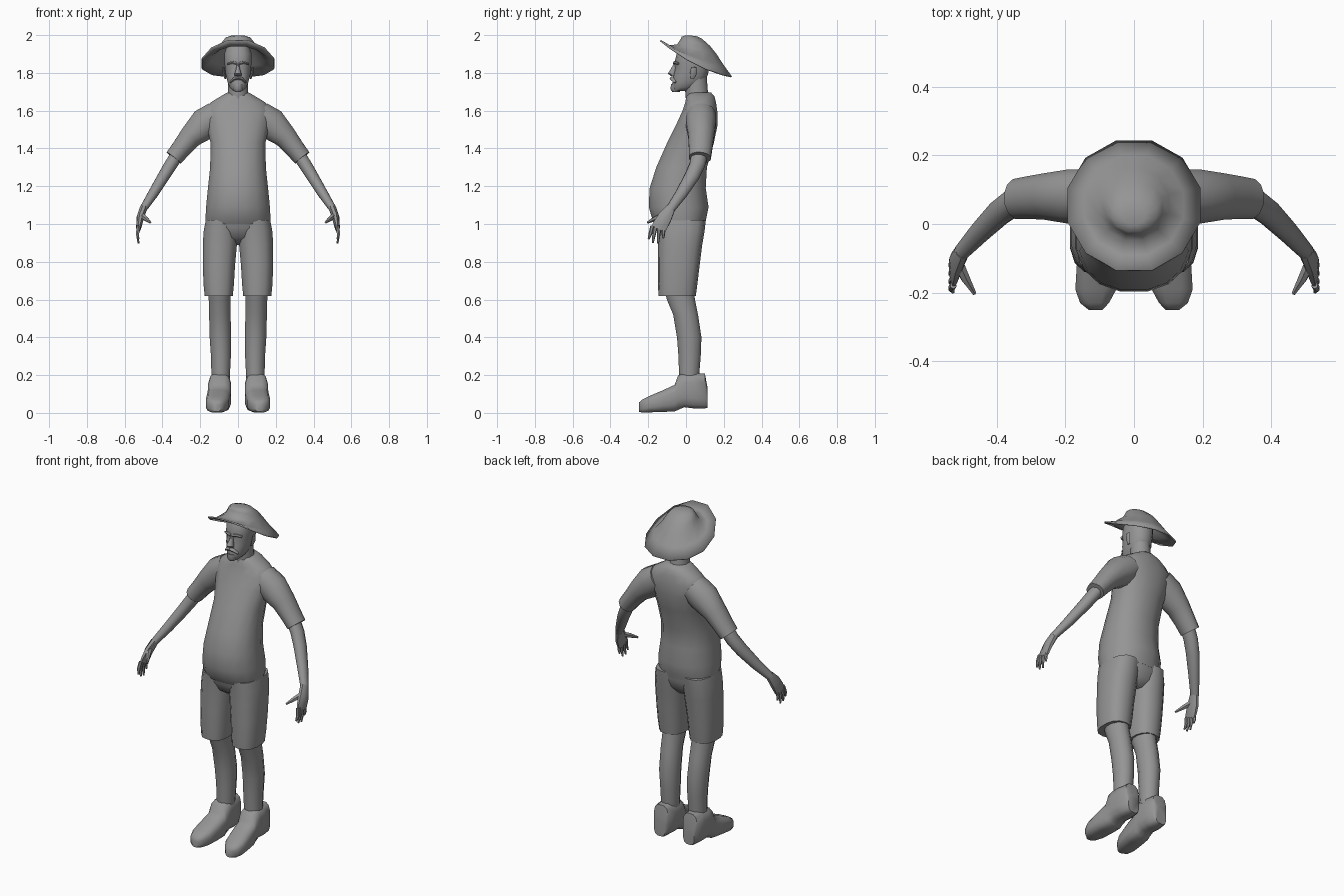
import bpy, bmesh, math
from mathutils import Vector

grey = bpy.data.materials.new("plain_grey")
grey.diffuse_color = (0.3, 0.3, 0.3, 1)


def loft(name, rings, n=12, p=2.0, mirror=False, caps=(True, True), angle=50):
    """Skin through rings of (centre, u half-axis, v half-axis)."""
    bm = bmesh.new()
    rows = []
    for c, u, v in rings:
        row = []
        for i in range(n):
            t = 2 * math.pi * (i + 0.5) / n
            ct, st = math.cos(t), math.sin(t)
            cu = math.copysign(abs(ct) ** (2 / p), ct)
            sv = math.copysign(abs(st) ** (2 / p), st)
            row.append(bm.verts.new(Vector(c) + Vector(u) * cu + Vector(v) * sv))
        rows.append(row)
    for a, b in zip(rows, rows[1:]):
        for i in range(n):
            j = (i + 1) % n
            bm.faces.new((a[i], a[j], b[j], b[i]))
    if caps[0]:
        bm.faces.new(rows[0])
    if caps[1]:
        bm.faces.new(rows[-1])
    bmesh.ops.recalc_face_normals(bm, faces=bm.faces)
    me = bpy.data.meshes.new(name)
    bm.to_mesh(me)
    bm.free()
    ob = bpy.data.objects.new(name, me)
    bpy.context.collection.objects.link(ob)
    me.materials.append(grey)
    bpy.ops.object.select_all(action='DESELECT')
    ob.select_set(True)
    bpy.context.view_layer.objects.active = ob
    bpy.ops.object.shade_smooth_by_angle(angle=math.radians(angle))
    if mirror:
        ob.modifiers.new("mirror", 'MIRROR').use_mirror_merge = False
    return ob


def stack(name, rows, **kw):
    """Upright body from rows of (z, x0, x1, y0, y1)."""
    return loft(name, [(((a + b) / 2, (c + d) / 2, z), ((b - a) / 2, 0, 0),
                        (0, (d - c) / 2, 0)) for z, a, b, c, d in rows], **kw)


def tube(name, pts, **kw):
    """Limb through points (x, y, z, thickness, depth)."""
    rings = []
    for i, q in enumerate(pts):
        a, b = pts[max(i - 1, 0)], pts[min(i + 1, len(pts) - 1)]
        t = (Vector(b[:3]) - Vector(a[:3])).normalized()
        v = Vector((0, 1, 0))
        v = (v - t * v.dot(t)).normalized()
        rings.append((q[:3], t.cross(v) * q[3], v * q[4]))
    return loft(name, rings, **kw)


# shirt body with round belly
stack("shirt", [(z, -w, w, a, b) for z, w, a, b in [
    (1.00, .172, -.163, .103), (1.03, .175, -.182, .11), (1.09, .172, -.2, .122),
    (1.19, .162, -.195, .107), (1.30, .15, -.16, .113), (1.43, .148, -.102, .15),
    (1.53, .172, -.052, .17), (1.60, .185, -.02, .167), (1.645, .145, -.005, .16),
    (1.675, .095, .0, .152), (1.695, .06, .01, .135)]], n=16, p=2.2)

# sleeves and arms
tube("sleeve", [(.11, .08, 1.575, .08, .08), (.175, .08, 1.53, .088, .082),
                (.25, .08, 1.462, .064, .07), (.30, .077, 1.40, .054, .064),
                (.34, .073, 1.35, .05, .06)], mirror=True)
tube("forearm", [(.31, .075, 1.385, .036, .045), (.355, .06, 1.315, .036, .042),
                 (.395, .03, 1.25, .033, .04), (.45, -.025, 1.16, .028, .033),
                 (.505, -.085, 1.075, .02, .025)], n=10, mirror=True)
tube("palm", [(.50, -.08, 1.085, .021, .026), (.517, -.112, 1.035, .021, .04),
              (.524, -.138, .99, .015, .043), (.527, -.148, .972, .011, .04)],
     n=8, mirror=True)
for i, (y0, y1, z1) in enumerate([(-.178, -.198, .92), (-.16, -.176, .9),
                                  (-.14, -.148, .897), (-.12, -.12, .925)]):
    tube("finger_%d" % (i + 1), [(.526, y0, .99, .01, .011),
         (.532, (y0 + y1) / 2, .95, .01, .01), (.527, y1, z1, .005, .005)],
         n=6, mirror=True)
tube("thumb", [(.513, -.11, 1.05, .016, .018), (.49, -.16, 1.03, .014, .014),
               (.464, -.203, 1.008, .006, .006)], n=6, mirror=True)

# shorts
stack("shorts_hips", [(z, -w, w, a, b) for z, w, a, b in [
    (1.05, .165, -.17, .108), (.98, .175, -.153, .1), (.93, .14, -.13, .085),
    (.89, .05, -.07, .05)]], n=16, p=2.2)
stack("shorts_leg", [(1.02, .0, .172, -.155, .105), (.96, .0, .184, -.15, .098),
                     (.89, .004, .188, -.148, .086), (.78, .014, .188, -.148, .072),
                     (.68, .02, .184, -.148, .06), (.62, .026, .178, -.146, .052)],
      n=14, p=2.5, mirror=True)

# bare legs
stack("lower_leg", [(.68, .035, .16, -.125, .04), (.6, .037, .157, -.104, .05),
                    (.52, .037, .155, -.07, .066), (.4, .035, .152, -.05, .084),
                    (.3, .036, .145, -.042, .08), (.18, .042, .142, -.038, .07)],
      mirror=True)

# shoes, lofted heel to toe
loft("shoe", [(((a + b) / 2, y, (c + d) / 2), ((b - a) / 2, 0, 0), (0, 0, (d - c) / 2))
              for y, a, b, c, d in [
    (.113, .06, .135, .025, .14), (.1, .048, .146, .022, .21), (.04, .038, .156, .022, .213),
    (-.01, .036, .158, .028, .213), (-.042, .036, .16, .014, .2), (-.06, .036, .162, .006, .15),
    (-.12, .04, .168, .004, .122), (-.19, .05, .172, .002, .092), (-.23, .072, .158, .0, .072),
    (-.25, .092, .132, .006, .055)]], n=12, p=3.2, mirror=True)

# neck and head
stack("neck", [(1.65, -.06, .06, .0, .13), (1.71, -.055, .055, -.005, .115),
               (1.78, -.055, .055, -.01, .11)], n=10)
stack("head", [(z, -w, w, a, b) for z, w, a, b in [
    (1.703, .026, -.066, .0), (1.722, .044, -.076, .05), (1.75, .056, -.072, .098),
    (1.79, .066, -.068, .116), (1.825, .07, -.058, .122), (1.85, .073, -.062, .124),
    (1.90, .074, -.05, .12), (1.945, .06, -.03, .105)]], n=14, p=2.3)
# facial features
stack("nose", [(1.783, -.019, .019, -.082, -.05), (1.797, -.02, .02, -.098, -.05),
               (1.82, -.011, .011, -.082, -.045), (1.85, -.008, .008, -.066, -.04)], n=8)
stack("goatee", [(1.70, -.018, .018, -.075, -.03), (1.715, -.028, .028, -.085, -.03),
                 (1.74, -.026, .026, -.08, -.04)], n=8)
tube("moustache", [(0, -.074, 1.772, .009, .013), (.02, -.073, 1.769, .009, .012),
                   (.04, -.056, 1.75, .005, .008)], n=6, mirror=True)
tube("brow", [(.008, -.06, 1.85, .008, .01), (.03, -.058, 1.856, .008, .01),
              (.055, -.04, 1.848, .006, .008)], n=6, mirror=True)
tube("ear", [(.066, .035, 1.77, .006, .01), (.076, .04, 1.80, .008, .018),
             (.078, .042, 1.83, .006, .015)], n=6, mirror=True)

# tilted sun hat: drooping brim first, then crown
hat = loft("hat", [((0, .055, 1.88), (.2, 0, 0), (0, .195, -.1)),
                   ((0, .055, 1.895), (.15, 0, 0), (0, .15, -.055)),
                   ((0, .057, 1.925), (.105, 0, 0), (0, .108, -.026)),
                   ((0, .05, 1.962), (.085, 0, 0), (0, .08, -.02)),
                   ((0, .03, 1.987), (.066, 0, 0), (0, .055, -.005)),
                   ((0, .025, 1.997), (.035, 0, 0), (0, .028, -.001))],
           n=12, caps=(False, True), angle=60)
# rotate the rim corners onto the axes and let the sides droop
me = hat.data
for i, vert in enumerate(me.vertices[:24]):
    t = 2 * math.pi * (i % 12 + .5) / 12
    vert.co.z -= (.032 if i < 12 else .015) * math.cos(t) ** 2
hat.modifiers.new("thickness", 'SOLIDIFY').thickness = .008
